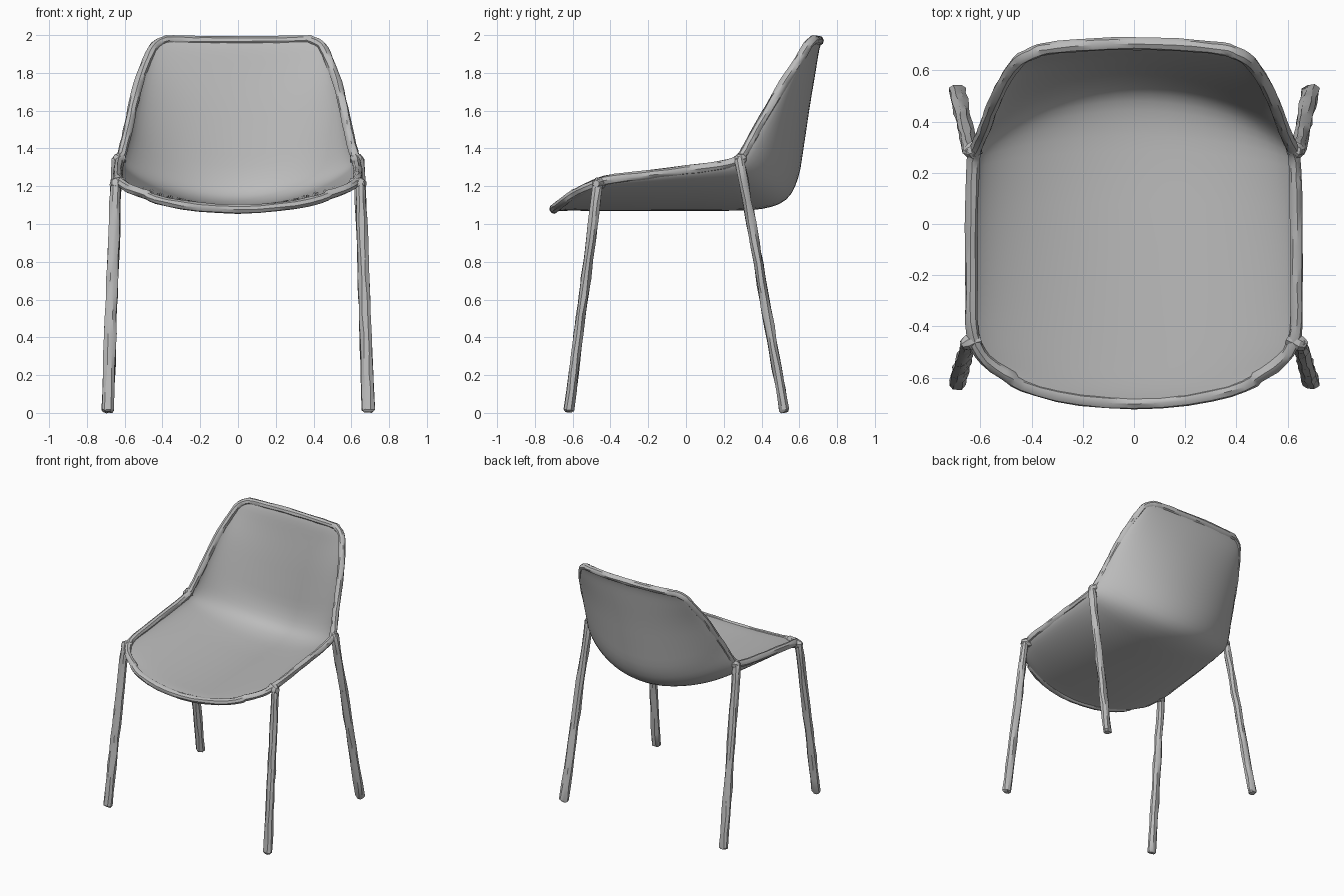
import bpy, bmesh, math, random
from mathutils import Vector

if "Cube" in bpy.data.objects:
    bpy.data.objects.remove(bpy.data.objects["Cube"])

random.seed(4)
grey = bpy.data.materials.new("light_grey")
grey.diffuse_color = (0.5, 0.5, 0.5, 1)
grey.use_nodes = True
grey.node_tree.nodes["Principled BSDF"].inputs["Base Color"].default_value = grey.diffuse_color


def finish(bm, name, angle):
    bmesh.ops.recalc_face_normals(bm, faces=bm.faces[:])
    mesh = bpy.data.meshes.new(name)
    bm.to_mesh(mesh)
    bm.free()
    mesh.materials.append(grey)
    ob = bpy.data.objects.new(name, mesh)
    bpy.context.collection.objects.link(ob)
    bpy.ops.object.select_all(action='DESELECT')
    ob.select_set(True)
    bpy.context.view_layer.objects.active = ob
    bpy.ops.object.shade_smooth_by_angle(angle=math.radians(angle))
    return ob


def catmull(keys, steps):
    """Smooth rows through the given key rows."""
    out = []
    for i in range(len(keys) - 1):
        p0, p1 = keys[max(i - 1, 0)], keys[i]
        p2, p3 = keys[i + 1], keys[min(i + 2, len(keys) - 1)]
        for k in range(steps):
            t = k / steps
            out.append([0.5 * (2 * b + (c - a) * t + (2 * a - 5 * b + 4 * c - d) * t * t
                        + (3 * b - a - 3 * c + d) * t ** 3)
                        for a, b, c, d in zip(p0, p1, p2, p3)])
    return out + [list(keys[-1])]


def tube(name, path, radii, sides=8, closed=False, jitter=0.0, angle=30):
    """Slightly uneven tube along a path; one (rx, ry) radius pair per point."""
    bm = bmesh.new()
    rings, n = [], len(path)
    for i, p in enumerate(path):
        a = path[(i - 1) % n] if closed else path[max(i - 1, 0)]
        b = path[(i + 1) % n] if closed else path[min(i + 1, n - 1)]
        d = (b - a).normalized()
        ref = Vector((0, 1, 0)) if not closed else (p - Vector((0, 0.25, 1.7))).normalized()
        u = ref.cross(d).normalized()
        v = d.cross(u)
        ring = []
        for k in range(sides):
            t = 2 * math.pi * (k + 0.5) / sides
            q = p + u * math.cos(t) * radii[i][0] + v * math.sin(t) * radii[i][1]
            ring.append(bm.verts.new(q + Vector([random.uniform(-jitter, jitter) for _ in range(3)])))
        rings.append(ring)
    for i in range(n if closed else n - 1):
        r, s = rings[i], rings[(i + 1) % n]
        for k in range(sides):
            bm.faces.new((r[k], r[(k + 1) % sides], s[(k + 1) % sides], s[k]))
    if not closed:
        bm.faces.new(rings[0])
        bm.faces.new(rings[-1])
    return finish(bm, name, angle)


# Seat shell: centre line (y, z) and side rim (x, y, z) from front lip to top
keys = [(-.70, 1.08, .48, -.60, 1.155), (-.64, 1.085, .58, -.53, 1.19),
        (-.52, 1.085, .63, -.43, 1.23), (-.30, 1.085, .635, -.25, 1.255),
        (0, 1.085, .635, 0, 1.285), (.22, 1.085, .63, .18, 1.31),
        (.40, 1.095, .625, .27, 1.335), (.52, 1.14, .61, .315, 1.39),
        (.58, 1.25, .585, .37, 1.49), (.61, 1.42, .56, .44, 1.61),
        (.64, 1.62, .525, .52, 1.75), (.67, 1.80, .48, .60, 1.87),
        (.69, 1.92, .44, .645, 1.945), (.705, 1.97, .38, .675, 1.975)]
N = 28
grid = []
for cy, cz, rx, ry, rz in catmull(keys, 3):
    row = []
    for j in range(N + 1):
        u = math.sin(math.pi * (j / N - 0.5))
        d = 0.5 * u * u + 0.5 * (1 - math.sqrt(max(0, 1 - u * u)))
        row.append(Vector((rx * u, cy + (ry - cy) * d, cz + (rz - cz) * d)))
    grid.append(row)

bm = bmesh.new()
vs = [[bm.verts.new(p) for p in row] for row in grid]
for r, s in zip(vs, vs[1:]):
    for j in range(N):
        bm.faces.new((r[j], r[j + 1], s[j + 1], s[j]))
shell = finish(bm, "seat_shell", 60)
thick = shell.modifiers.new("thickness", 'SOLIDIFY')
thick.thickness = 0.03
thick.offset = 0

# Rolled rim following the shell's outer edge
edge = (grid[0][::2] + [r[-1] for r in grid[1:-1]]
        + grid[-1][::-2] + [r[0] for r in grid[-2:0:-1]])
tube("seat_rim", edge, [(0.025, 0.025)] * len(edge), 8, True, 0.002, 40)

# Legs with a bent joint hooking onto the rim
for side, word in ((-1, "left"), (1, "right")):
    for part, hook, top, foot in (
            ("front_leg", (.60, -.445, 1.215), (.648, -.465, 1.215), (.69, -.62, .015)),
            ("back_leg", (.605, .30, 1.35), (.640, .285, 1.34), (.69, .52, .015))):
        a, b, h = Vector(top), Vector(foot), Vector(hook)
        for p in (a, b, h):
            p.x *= side
        path = [a.lerp(b, k / 12) for k in range(13)]
        radii = [(0.029 + 0.006 * k / 12, 0.027) for k in range(13)]
        # rounded foot and shoulder
        path = [a + (a - b).normalized() * 0.022] + path + [b + (b - a).normalized() * 0.012]
        radii = [(0.018, 0.017)] + radii + [(0.024, 0.019)]
        tube(f"{part}_{word}", path, radii, 8, False, 0.004)
        tube(f"{part}_joint_{word}", [h, h.lerp(a, 0.5), a, a + (a - h) * 0.5],
             [(0.028, 0.028), (0.032, 0.032), (0.032, 0.032), (0.018, 0.018)], 8, False, 0.003)
